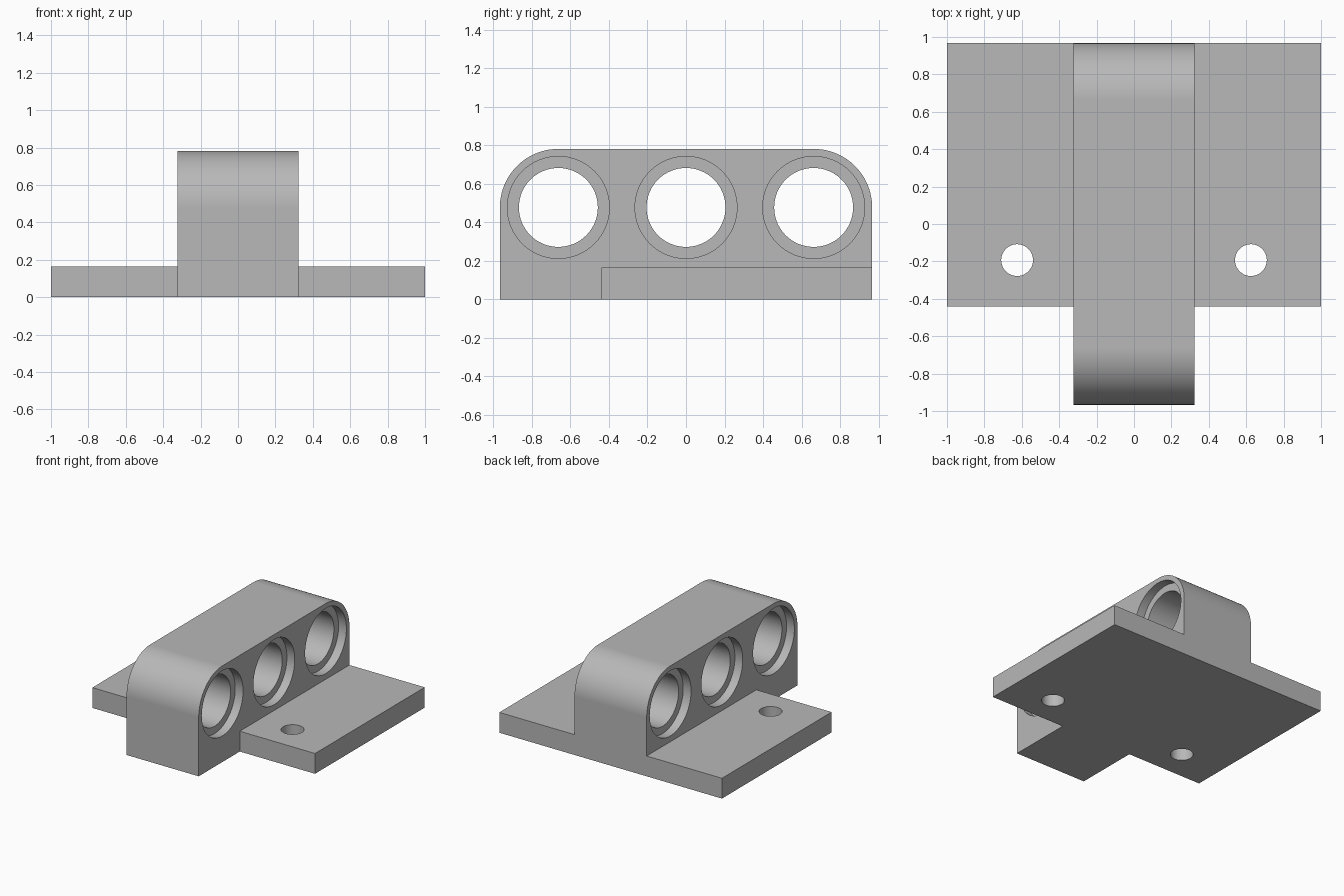
import bpy
import bmesh
from math import cos, sin, pi, radians
from mathutils import Matrix

cube = bpy.data.objects.get("Cube")
if cube:
    bpy.data.objects.remove(cube, do_unlink=True)

BEAM_HALF_X, BEAM_TOP = 0.324, 0.781
HOLE_Z, PITCH, CORNER_R = 0.477, 0.663, 0.304
HOLE_R, RECESS_R, RECESS_DEPTH = 0.205, 0.265, 0.07
PLATE_TOP, PLATE_FRONT, BACK = 0.165, -0.44, 0.967

grey = bpy.data.materials.new("plain_grey")
grey.use_nodes = True
colour = (0.48, 0.48, 0.48, 1)
grey.diffuse_color = colour
grey.node_tree.nodes["Principled BSDF"].inputs["Base Color"].default_value = colour


def make_object(name, bm):
    bmesh.ops.recalc_face_normals(bm, faces=bm.faces)
    mesh = bpy.data.meshes.new(name)
    bm.to_mesh(mesh)
    bm.free()
    mesh.materials.append(grey)
    obj = bpy.data.objects.new(name, mesh)
    bpy.context.collection.objects.link(obj)
    return obj


def cylinder(name, radius, depth, centre, along_x=False):
    turn = Matrix.Rotation(pi / 2 if along_x else 0, 4, "Y")
    bm = bmesh.new()
    bmesh.ops.create_cone(bm, cap_ends=True, segments=64, radius1=radius,
                          radius2=radius, depth=depth,
                          matrix=Matrix.Translation(centre) @ turn)
    return make_object(name, bm)


def combine(target, other, operation):
    """Apply a boolean to the target and discard the helper."""
    other.hide_render = True
    mod = target.modifiers.new("combine", "BOOLEAN")
    mod.operation, mod.solver, mod.object = operation, "EXACT", other
    bpy.context.view_layer.objects.active = target
    bpy.ops.object.modifier_apply(modifier=mod.name)
    bpy.data.objects.remove(other, do_unlink=True)


# Upright beam: side profile with two rounded top corners
profile = [(-BACK, 0), (BACK, 0)]
for side, start in ((1, 0), (-1, pi / 2)):
    for i in range(25):
        a = start + i / 24 * pi / 2
        profile.append((side * PITCH + CORNER_R * cos(a), HOLE_Z + CORNER_R * sin(a)))
bm = bmesh.new()
face = bm.faces.new([bm.verts.new((-BEAM_HALF_X, y, z)) for y, z in profile])
extruded = bmesh.ops.extrude_face_region(bm, geom=[face])["geom"]
bmesh.ops.translate(bm, vec=(2 * BEAM_HALF_X, 0, 0),
                    verts=[v for v in extruded if isinstance(v, bmesh.types.BMVert)])
bracket = make_object("mounting_bracket", bm)

# Flat base plate, flush with the back of the beam
bm = bmesh.new()
bmesh.ops.create_cube(bm, size=1)
bmesh.ops.scale(bm, vec=(2, BACK - PLATE_FRONT, PLATE_TOP), verts=bm.verts)
bmesh.ops.translate(bm, vec=(0, (BACK + PLATE_FRONT) / 2, PLATE_TOP / 2), verts=bm.verts)
combine(bracket, make_object("base_plate", bm), "UNION")

# Three through holes with a shallow recess at both ends
for y in (-PITCH, 0, PITCH):
    combine(bracket, cylinder("pin_hole", HOLE_R, 1, (0, y, HOLE_Z), True), "DIFFERENCE")
    for side in (-1, 1):
        combine(bracket, cylinder("recess", RECESS_R, 2 * RECESS_DEPTH,
                                  (side * BEAM_HALF_X, y, HOLE_Z), True), "DIFFERENCE")

# Screw holes in the plate
for side in (-1, 1):
    combine(bracket, cylinder("screw_hole", 0.085, 1, (side * 0.625, -0.193, 0)), "DIFFERENCE")

# Smooth curved walls, crisp edges
bpy.ops.object.select_all(action="DESELECT")
bracket.select_set(True)
bpy.context.view_layer.objects.active = bracket
bpy.ops.object.shade_smooth_by_angle(angle=radians(30))
bracket.modifiers.new("flat_normals", "WEIGHTED_NORMAL").keep_sharp = True
